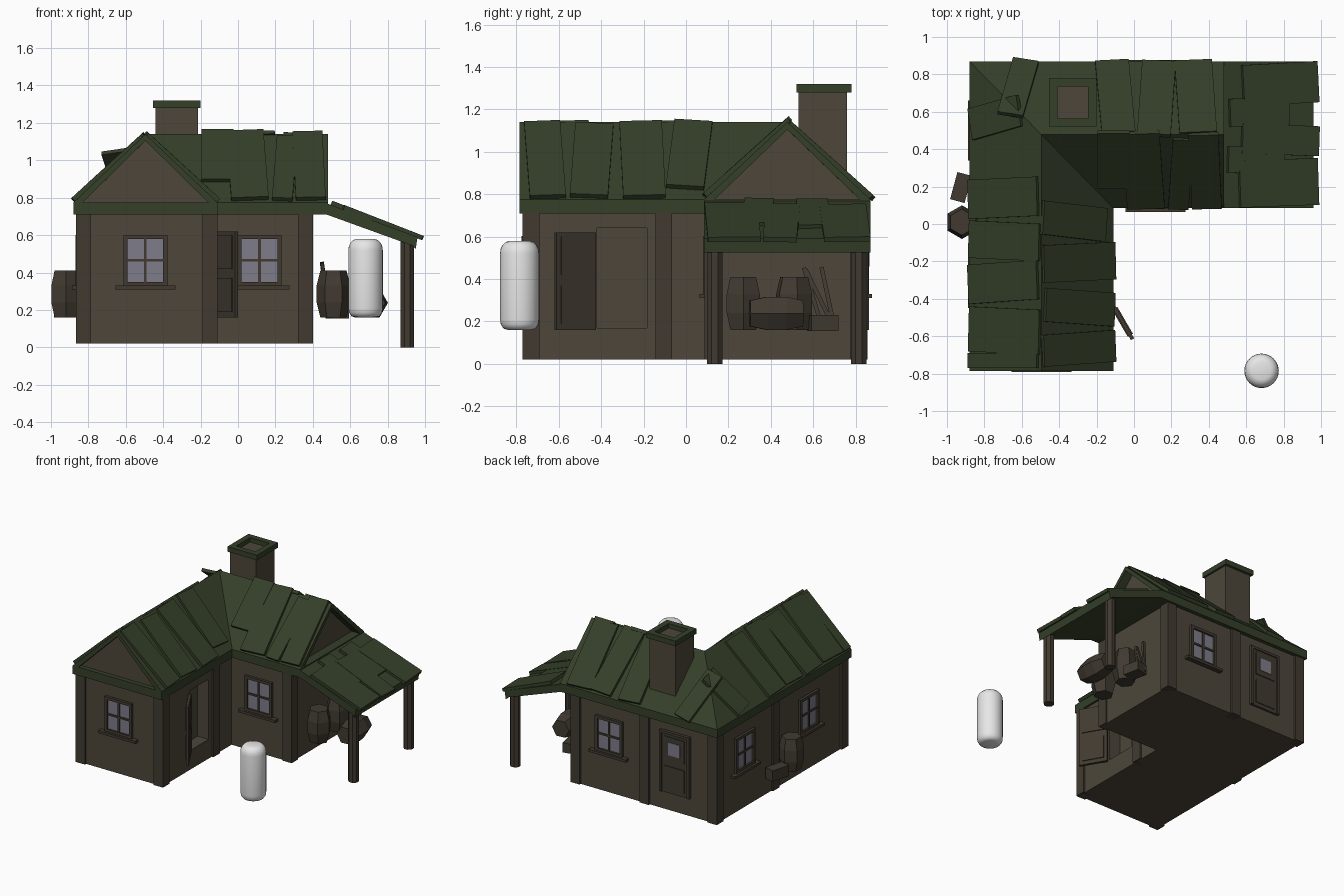
import bpy, bmesh, math
from mathutils import Matrix, Vector

if "Cube" in bpy.data.objects:
    bpy.data.objects.remove(bpy.data.objects["Cube"])


def material(name, rgb):
    m = bpy.data.materials.new(name)
    m.diffuse_color = (*rgb, 1)
    m.use_nodes = True
    m.node_tree.nodes["Principled BSDF"].inputs["Base Color"].default_value = m.diffuse_color
    return m


WALL = material("wall brown", (0.075, 0.062, 0.042))
WOOD = material("dark wood", (0.052, 0.042, 0.030))
ROOF = material("dark green roof", (0.035, 0.050, 0.022))
GLASS = material("grey glass", (0.21, 0.20, 0.25))
PALE = material("pale grey", (0.8, 0.8, 0.8))


def add(name, bm, mat, matrix=Matrix()):
    bmesh.ops.recalc_face_normals(bm, faces=bm.faces[:])
    me = bpy.data.meshes.new(name)
    bm.to_mesh(me)
    bm.free()
    me.materials.append(mat)
    ob = bpy.data.objects.new(name, me)
    ob.matrix_world = matrix
    bpy.context.collection.objects.link(ob)
    return ob


def box(name, lo, hi, mat, matrix=Matrix()):
    lo, hi = Vector(lo), Vector(hi)
    bm = bmesh.new()
    bmesh.ops.create_cube(bm, size=1)
    for v in bm.verts:
        v.co = Vector([lo[i] + (hi[i] - lo[i]) * (v.co[i] + 0.5) for i in range(3)])
    return add(name, bm, mat, matrix)


def prism(name, pts, offset, mat):
    bm = bmesh.new()
    f = bm.faces.new([bm.verts.new(p) for p in pts])
    ext = bmesh.ops.extrude_face_region(bm, geom=[f])
    bmesh.ops.translate(bm, vec=offset, verts=[g for g in ext["geom"] if isinstance(g, bmesh.types.BMVert)])
    return add(name, bm, mat)


def lathe(name, profile, sides, mat, matrix):
    bm = bmesh.new()
    rings = [[bm.verts.new((r * math.cos(2 * math.pi * i / sides), r * math.sin(2 * math.pi * i / sides), z))
              for i in range(sides)] for r, z in profile]
    for a, b in zip(rings, rings[1:]):
        for i in range(sides):
            j = (i + 1) % sides
            bm.faces.new((a[i], a[j], b[j], b[i]))
    bm.faces.new(rings[0])
    bm.faces.new(rings[-1])
    return add(name, bm, mat, matrix)


def place(x, y, z, deg=0, axis='Z'):
    return Matrix.Translation((x, y, z)) @ Matrix.Rotation(math.radians(deg), 4, axis)


def ell(x0, x1, x2, y0, y1, y2, z):
    return [(x0, y0, z), (x1, y0, z), (x1, y1, z), (x2, y1, z), (x2, y2, z), (x0, y2, z)]


# L-shaped walls with a doorway recess
walls = prism("walls", ell(-.85, -.125, .39, -.755, .10, .84, .02), (0, 0, .70), WALL)
cutter = box("doorway_cutter", (-.22, -.42, .17), (0, -.185, .64), WALL)
cutter.hide_render = True
mod = walls.modifiers.new("doorway", 'BOOLEAN')
mod.operation, mod.object, mod.solver = 'DIFFERENCE', cutter, 'EXACT'
bpy.context.view_layer.objects.active = walls
bpy.ops.object.modifier_apply(modifier="doorway")
bpy.data.objects.remove(cutter)

# posts at corners and mid walls
for x, y in [(-.825, -.73), (-.15, -.73), (-.825, .815), (.362, .815), (.362, .128),
             (-.15, -.105), (-.235, .815), (-.825, .12)]:
    box("wall_post", (x - .04, y - .04, .02), (x + .04, y + .04, .715), WOOD)
for y in (.135, .815):
    lathe("porch_post", [(.039, 0), (.039, .57)], 8, WOOD, place(.905, y, 0, 22.5))

# eave band, roof shell, gables
prism("eave_band", ell(-.88, -.11, .48, -.785, .085, .87, .71), (0, 0, .065), ROOF)
e, r = .775, 1.14
A, B, C, D, E, F = [Vector(p) for p in [(-.88, -.785, e), (-.11, -.785, e), (-.11, .085, e),
                                        (.48, .085, e), (.48, .87, e), (-.88, .87, e)]]
R1, R2, J = Vector((-.495, -.785, r)), Vector((.48, .478, r)), Vector((-.495, .478, r))
bm = bmesh.new()
vs = [bm.verts.new(p) for p in (A, B, C, D, E, F, R1, R2, J)]
for f in [(0, 6, 8, 5), (1, 2, 8, 6), (2, 3, 7, 8), (4, 5, 8, 7)]:
    bm.faces.new([vs[i] for i in f])
roof = add("roof", bm, ROOF)
mod = roof.modifiers.new("thickness", 'SOLIDIFY')
mod.thickness, mod.offset = .035, -1
if roof.data.polygons[0].normal.z < 0:
    mod.offset = 1
prism("front_gable", [(-.86, -.75, .76), (-.13, -.75, .76), (-.495, -.75, 1.11)], (0, .03, 0), WALL)
prism("right_gable", [(.41, .11, .76), (.41, .85, .76), (.41, .478, 1.11)], (-.03, 0, 0), WALL)

# porch roof
prism("porch_roof", [(.46, .085, .775), (.96, .085, .59), (.95, .085, .525), (.93, .085, .545), (.46, .085, .715)],
      (0, .785, 0), ROOF)


# loose roof boards: (u centre, v centre, width, length, twist in degrees) on each slope
def boards(name, origin, u, v, rows):
    u, v = Vector(u), Vector(v).normalized()
    n = u.cross(v)
    frame = Matrix((u, v, n)).transposed().to_4x4()
    for cu, cv, w, l, deg in rows:
        m = Matrix.Translation(origin + u * cu + v * cv + n * .008) @ frame
        m = m @ Matrix.Rotation(math.radians(deg), 4, 'Z') @ Matrix.Rotation(math.radians(-1), 4, 'X')
        box(name, (-w / 2, -l / 2, -.012), (w / 2, l / 2, .012), ROOF, m)


boards("west_roof_board", F, (0, -1, 0), J - Vector((-.88, .478, e)),
       [(.30, .20, .17, .36, 12), (.73, .26, .21, .50, 2), (.96, .27, .20, .51, -2),
        (1.18, .26, .21, .50, 3), (1.44, .27, .24, .51, -2), (1.60, .26, .08, .50, 0)])
boards("east_roof_board", B, (0, 1, 0), R1 - B,
       [(.12, .265, .17, .52, 3), (.34, .26, .18, .50, -3), (.58, .265, .20, .52, 2), (.80, .30, .18, .46, -5)])
boards("front_roof_board", C, (1, 0, 0), R2 - D,
       [(.00, .36, .17, .40, 0), (.16, .285, .20, .54, 3), (.36, .26, .11, .50, -3), (.49, .28, .16, .53, 2)])
boards("back_roof_board", E, (-1, 0, 0), R2 - E,
       [(.15, .27, .20, .52, 3), (.36, .28, .18, .53, -3), (.58, .27, .18, .52, 4), (1.10, .20, .14, .40, -12)])
boards("porch_roof_board", Vector((.47, .87, .772)), (0, -1, 0), (.5, 0, -.185),
       [(.12, .33, .22, .43, 3), (.42, .33, .16, .44, -2), (.65, .32, .25, .45, 2),
        (.27, .21, .15, .34, 2), (.53, .19, .14, .32, -2)])

# chimney with open cap
box("chimney", (-.44, .53, .76), (-.215, .76, 1.285), WALL)
x0, x1, y0, y1, t = -.455, -.20, .52, .78, .045
for lo, hi in [((x0, y0), (x1, y0 + t)), ((x0, y1 - t), (x1, y1)),
               ((x0, y0 + t), (x0 + t, y1 - t)), ((x1 - t, y0 + t), (x1, y1 - t))]:
    box("chimney_cap", (*lo, 1.28), (*hi, 1.32), ROOF)


# windows: four panes, frame bars and a sill
def window(x, y, deg):
    m = place(x, y, .465, deg)
    box("window_glass", (-.11, -.006, -.125), (.11, .002, .125), GLASS, m)
    for s in (-1, 0, 1):
        w = .011 if s else .007
        d = -.02 if s else -.014
        box("window_bar", (s * .106 - w, d, -.137), (s * .106 + w, .002, .137), WOOD, m)
        box("window_rail", (-.117, d, s * .126 - w), (.117, d + .02, s * .126 + w), WOOD, m)
    box("window_sill", (-.16, -.037, -.155), (.16, .002, -.135), WOOD, m)


window(-.495, -.755, 0)
window(.115, .10, 0)
window(.07, .84, 180)
window(-.85, .50, -90)
window(-.85, -.29, -90)


# doors with raised panels, hinge at local origin
def door(name, m, width, glass):
    box(name, (0, -.01, 0), (width, .01, .46), WOOD, m)
    for z0, z1 in ((.03, .21), (.26, .44)):
        box(name + "_panel", (.025, -.016, z0), (width - .025, .016, z1), WOOD, m)
    if glass:
        box(name + "_glass", (width / 2 - .05, -.02, .30), (width / 2 + .05, -.012, .40), GLASS, m)


door("open_front_door", place(-.115, -.43, .16, -60), .215, False)
back = place(-.39, .845, .16, 180)
door("back_door", back, .22, True)
for lo, hi in [((-.02, 0), (0, .48)), ((.22, 0), (.24, .48)), ((0, .46), (.22, .48))]:
    box("back_door_frame", (lo[0], -.018, lo[1]), (hi[0], .01, hi[1]), WOOD, back)

# barrels
BARREL = [(.07, 0), (.09, .08), (.09, .17), (.07, .25)]
lathe("left_barrel", BARREL, 6, WOOD, place(-.92, .01, .16, 30))
lathe("porch_barrel_a", BARREL, 6, WOOD, place(.51, .27, .16))
lathe("porch_barrel_b", BARREL, 6, WOOD, place(.51, .51, .16, 10))
lathe("lying_barrel", BARREL, 6, WOOD, place(.70, .55, .238, 90, 'X') @ place(0, 0, 0, 4, 'Y'))

# crates and leaning sticks
box("left_crate", (-.04, -.075, 0), (.04, .075, .085), WOOD, place(-.925, .195, .16, -15))
box("porch_crate", (-.05, -.065, 0), (.05, .065, .075), WOOD, place(.53, .645, .155, 12))
for y, deg in ((.60, 17), (.63, 26), (.67, 12)):
    box("leaning_stick", (-.01, -.01, -.14), (.01, .01, .15), WOOD,
        place(.47, y, .31, deg, 'X') @ place(0, 0, 0, -8, 'Y'))

# free-standing rounded cylinder
prof = [(.055, 0), (.075, .006), (.088, .025), (.092, .05)]
top = [(.092, .36), (.089, .382), (.08, .40), (.066, .414), (.048, .42)]
capsule = lathe("standing_cylinder", prof + top, 32, PALE, place(.682, -.785, .16))
bpy.ops.object.select_all(action='DESELECT')
capsule.select_set(True)
bpy.context.view_layer.objects.active = capsule
bpy.ops.object.shade_smooth_by_angle(angle=math.radians(40))
